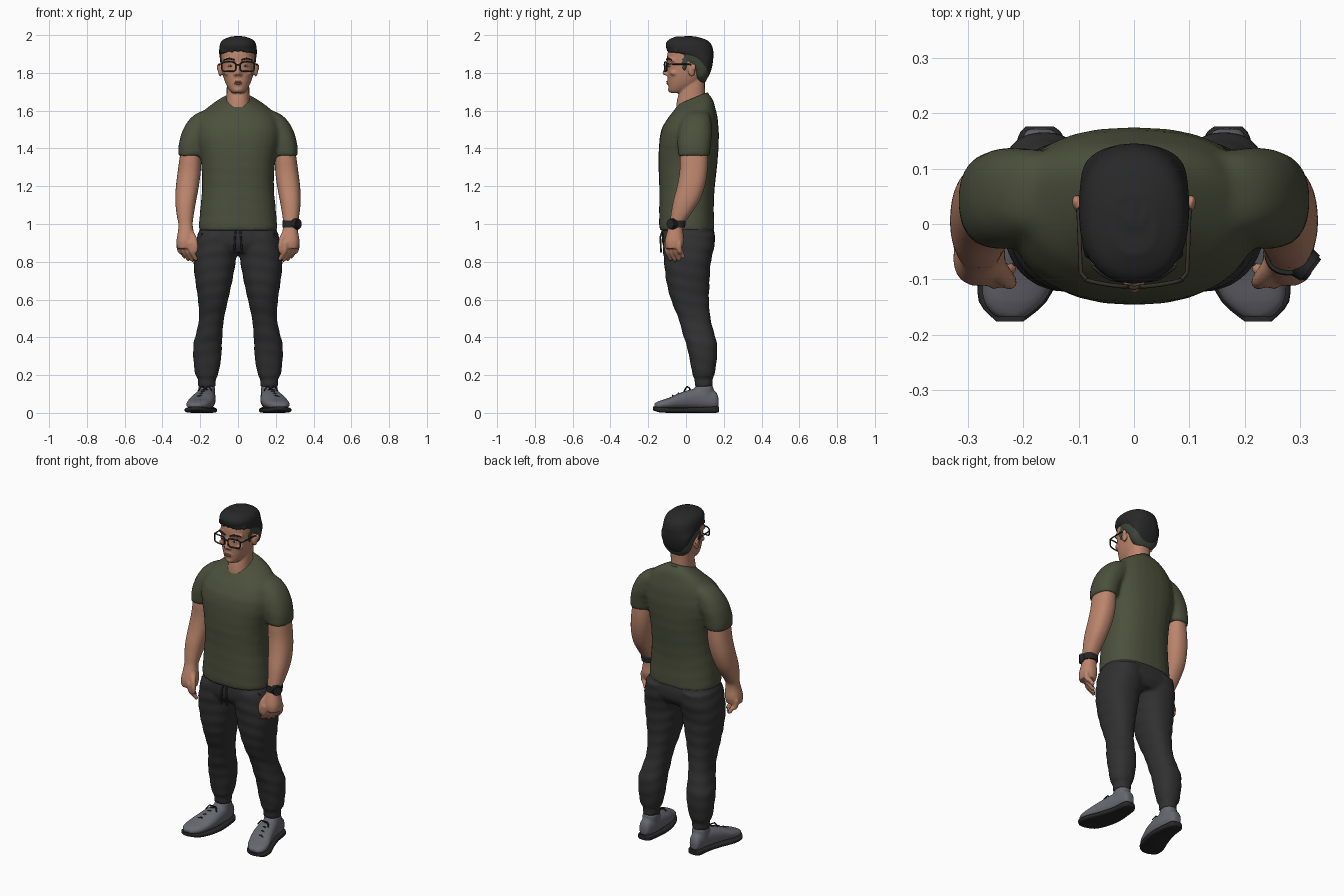
import bpy, bmesh, math, random
from mathutils import Vector, Matrix

random.seed(4)


def mat(name, r, g, b):
    m = bpy.data.materials.new(name)
    m.diffuse_color = (r, g, b, 1)
    return m


SKIN = mat("skin", 0.50, 0.235, 0.15)
LIPS = mat("lips", 0.40, 0.165, 0.115)
SHIRT = mat("olive_cloth", 0.072, 0.08, 0.045)
PANTS = mat("charcoal_cloth", 0.030, 0.030, 0.031)
HAIR = mat("black_hair", 0.021, 0.021, 0.022)
FADE = mat("short_hair", 0.05, 0.06, 0.043)
SHOE = mat("grey_knit", 0.135, 0.135, 0.16)
RUBBER = mat("dark_rubber", 0.02, 0.02, 0.021)
FRAME = mat("glasses_frame", 0.035, 0.028, 0.022)
WHITE = mat("eye_white", 0.55, 0.50, 0.46)


def spline(rows, sub):
    """Smooth in-between rows (Catmull-Rom)."""
    out = []
    for i in range(len(rows) - 1):
        a, b, c, d = (rows[max(i - 1, 0)], rows[i], rows[i + 1], rows[min(i + 2, len(rows) - 1)])
        for k in range(sub):
            t = k / sub
            out.append([0.5 * (2 * q + (r - p) * t + (2 * p - 5 * q + 4 * r - s) * t * t
                               + (3 * q - p - 3 * r + s) * t ** 3) for p, q, r, s in zip(a, b, c, d)])
    return out + [list(rows[-1])]


def skin(bm, rings):
    """Closed surface through rings of points."""
    rings = [[bm.verts.new(co) for co in ring] for ring in rings]
    n = len(rings[0])
    for r0, r1 in zip(rings, rings[1:]):
        for k in range(n):
            bm.faces.new((r0[k], r0[(k + 1) % n], r1[(k + 1) % n], r1[k]))
    bm.faces.new(rings[0])
    bm.faces.new(rings[-1])


def loft(bm, rows, s=1, axis='Z', p=2.3, seg=28, sub=3, fold=0.0):
    """Rows are (station, x0, x1, v0, v1); s mirrors in x; fold adds cloth creases."""
    rings = []
    for t, a0, a1, b0, b1 in spline(rows, sub):
        ring = []
        for k in range(seg):
            w = 2 * math.pi * k / seg
            c, n = math.cos(w), math.sin(w)
            f = 1 + fold * math.sin(t * 85 + 2.5 * math.sin(w + 0.6))
            u = (a0 + a1) / 2 + f * (a1 - a0) / 2 * math.copysign(abs(c) ** (2 / p), c)
            v = (b0 + b1) / 2 + f * (b1 - b0) / 2 * math.copysign(abs(n) ** (2 / p), n)
            ring.append((s * u, v, t) if axis == 'Z' else (s * u, t, v))
        rings.append(ring)
    skin(bm, rings)


def ball(bm, c, r, s=1):
    rows = []
    for k in range(9):
        a = math.radians(-86 + 21.5 * k)
        w = math.cos(a)
        rows.append((c[2] + r[2] * math.sin(a), c[0] - r[0] * w, c[0] + r[0] * w,
                     c[1] - r[1] * w, c[1] + r[1] * w))
    loft(bm, rows, s, p=2, seg=14, sub=1)


def chain(bm, pts, s=1, sub=3, seg=10):
    """Round-ended tube along (x, y, z, radius) points."""
    path = [(Vector((s * x, y, z)), r) for x, y, z, r in spline(pts, sub)]
    d = path[-1][0] - path[0][0]
    ref = Vector((0, 0, 1)) if abs(d.x) > .6 * d.length else Vector((1, 0, 0))
    first = (path[0][0] - path[1][0]).normalized()
    last = (path[-1][0] - path[-2][0]).normalized()
    path = ([(path[0][0] + first * path[0][1] * .75, path[0][1] * .6)] + path
            + [(path[-1][0] + last * path[-1][1] * .75, path[-1][1] * .6)])
    rings = []
    for i, (c, r) in enumerate(path):
        t = path[min(i + 1, len(path) - 1)][0] - path[max(i - 1, 0)][0]
        u = t.cross(ref).normalized()
        v = t.cross(u).normalized()
        rings.append([c + r * (math.cos(a) * u + math.sin(a) * v)
                      for a in [2 * math.pi * k / seg for k in range(seg)]])
    skin(bm, rings)


def finish(bm, name, material, voxel=0, smooth=4):
    bmesh.ops.recalc_face_normals(bm, faces=bm.faces)
    for f in bm.faces:
        f.smooth = True
    for e in bm.edges:
        e.smooth = e.calc_face_angle(0) < math.radians(45)
    me = bpy.data.meshes.new(name)
    bm.to_mesh(me)
    bm.free()
    me.materials.append(material)
    ob = bpy.data.objects.new(name, me)
    bpy.context.collection.objects.link(ob)
    if voxel:   # fuse the overlapping volumes into one skin
        m = ob.modifiers.new("fuse", 'REMESH')
        m.mode, m.voxel_size, m.use_smooth_shade = 'VOXEL', voxel, True
        m = ob.modifiers.new("relax", 'SMOOTH')
        m.factor, m.iterations = 0.5, smooth


def cord(name, pts, r, material, cyclic=False):
    cu = bpy.data.curves.new(name, 'CURVE')
    cu.dimensions, cu.bevel_depth, cu.bevel_resolution, cu.use_fill_caps = '3D', r, 2, True
    sp = cu.splines.new('POLY')
    sp.points.add(len(pts) - 1)
    for q, co in zip(sp.points, pts):
        q.co = (*co, 1)
    sp.use_cyclic_u = cyclic
    cu.materials.append(material)
    bpy.context.collection.objects.link(bpy.data.objects.new(name, cu))


# Shirt: torso with a neckline sloping to the front, plus sleeves
bm = bmesh.new()
loft(bm, [(0.965, -.207, .207, -.14, .15), (1.0, -.207, .207, -.142, .15), (1.1, -.198, .198, -.142, .147),
          (1.2, -.19, .19, -.142, .153), (1.33, -.197, .197, -.146, .167), (1.45, -.222, .222, -.14, .174),
          (1.53, -.215, .215, -.122, .17), (1.59, -.185, .185, -.095, .155),
          (1.63, -.13, .13, -.066, .138), (1.665, -.066, .066, -.04, .11)], p=2.4, sub=4, fold=0.004)
for v in bm.verts:
    v.co.z += 0.4 * (v.co.y - .03) * max(0, v.co.z - 1.5) / .16
for s in (1, -1):
    loft(bm, [(1.36, .186, .318, -.042, .125), (1.42, .175, .314, -.045, .132), (1.48, .14, .299, -.042, .138),
              (1.535, .11, .272, -.03, .135), (1.58, .09, .228, -.01, .125), (1.605, .09, .17, .02, .10)],
         s, fold=0.006)
finish(bm, "shirt", SHIRT, 0.011, 4)
cord("collar", [(.068 * math.cos(a), .035 + .078 * math.sin(a), 1.657 + .031 * math.sin(a))
                for a in [i * math.pi / 16 for i in range(32)]], 0.008, SHIRT, True)

# Trousers: hips and legs
bm = bmesh.new()
loft(bm, [(1.0, -.195, .195, -.12, .14), (.94, -.212, .212, -.128, .153),
          (.89, -.22, .22, -.124, .15), (.85, -.20, .20, -.10, .125)], p=2.5)
for s in (1, -1):
    loft(bm, [(.95, .0, .214, -.12, .152), (.87, .0, .23, -.122, .148), (.80, .012, .236, -.116, .132),
              (.70, .03, .226, -.105, .125), (.60, .052, .212, -.08, .122), (.50, .074, .207, -.04, .13),
              (.42, .082, .222, -.018, .15), (.36, .085, .237, .002, .165), (.28, .09, .236, .02, .163),
              (.20, .106, .226, .035, .15), (.185, .117, .213, .045, .142), (.14, .118, .212, .045, .142)],
         s, sub=5, fold=0.016)
finish(bm, "trousers", PANTS, 0.010, 3)
for s in (1, -1):
    cord("drawstring", [(s * .012, -.125, .965), (s * .016, -.136, .93), (s * .02, -.132, .85)], .005, PANTS)
    cord("pocket_seam", [(s * .19, -.075, .95), (s * .219, -.035, .88), (s * .231, -.01, .80)], .003, PANTS)

# Arms with hands
for s in (1, -1):
    bm = bmesh.new()
    loft(bm, [(1.45, .205, .295, -.02, .11), (1.36, .196, .308, -.032, .116), (1.28, .197, .319, -.034, .114),
              (1.20, .207, .329, -.047, .10), (1.12, .222, .332, -.068, .07), (1.05, .234, .325, -.08, .024),
              (1.0, .24, .316, -.087, -.01), (.96, .235, .318, -.10, -.015),
              (.91, .232, .326, -.112, -.01), (.87, .238, .322, -.108, -.02)], s)
    for i in range(4):      # fingers, index to little
        x, y, d = .252 + .02 * i, -.102 + .022 * i, (.005, 0, .004, .018)[i]
        chain(bm, [(x, y, .90, .016), (x - .004, y + .002, .86, .0145),
                   (x - .018, y + .012, .83 + d, .013), (x - .03, y + .022, .808 + d, .011)], s)
    chain(bm, [(.25, -.075, .95, .019), (.232, -.097, .915, .017),
               (.224, -.105, .88, .0135), (.225, -.103, .855, .011)], s)
    finish(bm, "right_arm" if s < 0 else "left_arm", SKIN, 0.0065, 2)

# Wristwatch on one arm: strap, case and bezel
bm = bmesh.new()
loft(bm, [(.982, .235, .321, -.093, -.005), (1.018, .235, .323, -.091, -.001)], sub=1)
out = Vector((.8, -.6, 0))
turn = out.to_track_quat('Z', 'Y').to_matrix().to_4x4()
for d, r, h in ((.042, .031, .022), (.055, .026, .008)):
    bmesh.ops.create_cone(bm, cap_ends=True, segments=28, radius1=r, radius2=r * .92, depth=h,
                          matrix=Matrix.Translation(Vector((.276, -.048, 1.0)) + out * d) @ turn)
finish(bm, "wristwatch", RUBBER)

# Head, neck, nose, brow, chin and ears
bm = bmesh.new()
loft(bm, [(1.694, -.03, .03, -.082, -.02), (1.71, -.046, .046, -.091, .02), (1.745, -.066, .066, -.095, .07),
          (1.79, -.08, .08, -.098, .105), (1.84, -.087, .087, -.099, .125), (1.90, -.089, .089, -.099, .13),
          (1.95, -.08, .08, -.08, .11), (1.98, -.045, .045, -.04, .07)])
loft(bm, [(1.57, -.08, .08, -.055, .12), (1.64, -.063, .063, -.05, .106),
          (1.70, -.06, .06, -.036, .10), (1.78, -.06, .06, -.01, .10)])
chain(bm, [(0, -.094, 1.852, .009), (0, -.104, 1.825, .010), (0, -.114, 1.798, .012)])
ball(bm, (0, -.078, 1.712), (.026, .018, .017))
ball(bm, (0, -.088, 1.75), (.028, .014, .018))
for s in (1, -1):
    ball(bm, (.013, -.102, 1.793), (.010, .011, .009), s)
    chain(bm, [(.012, -.092, 1.866, .010), (.04, -.086, 1.872, .011), (.07, -.068, 1.866, .010)], s)
    ball(bm, (.052, -.064, 1.80), (.025, .022, .016), s)
    ball(bm, (.094, .03, 1.815), (.012, .02, .034), s)
    ball(bm, (.104, .04, 1.83), (.008, .014, .02), s)
finish(bm, "head", SKIN, 0.0055, 2)

# Mouth, eyes and eyebrows
bm = bmesh.new()
ball(bm, (0, -.099, 1.753), (.022, .006, .004))
ball(bm, (0, -.098, 1.744), (.019, .006, .005))
finish(bm, "lips", LIPS)
for s in (1, -1):
    for name, m, y, r in (("eye", WHITE, -.088, (.015, .007, .006)), ("iris", RUBBER, -.094, (.006, .003, .006))):
        bm = bmesh.new()
        ball(bm, (.04, y, 1.836), r, s)
        finish(bm, name, m)
    bm = bmesh.new()
    chain(bm, [(.018, -.102, 1.868, .004), (.045, -.096, 1.876, .005), (.074, -.077, 1.869, .003)], s)
    finish(bm, "eyebrow", HAIR)

# Hair: short sides, then a swept top with locks running front to back
bm = bmesh.new()
loft(bm, [(1.75, -.045, .045, .055, .103), (1.78, -.078, .078, .045, .117), (1.82, -.09, .09, .028, .13),
          (1.86, -.0945, .0945, -.03, .137), (1.90, -.096, .096, -.06, .138), (1.93, -.09, .09, -.06, .13)], p=2.6)
for s in (1, -1):
    ball(bm, (.085, -.008, 1.85), (.007, .016, .04), s)
finish(bm, "hair_sides", FADE, 0.006, 2)
bm = bmesh.new()
loft(bm, [(1.765, -.05, .05, .065, .108), (1.79, -.07, .07, .06, .124), (1.83, -.086, .086, .05, .138),
          (1.87, -.095, .095, .02, .144), (1.895, -.099, .099, -.05, .145), (1.915, -.10, .10, -.095, .145),
          (1.95, -.096, .096, -.108, .135), (1.975, -.08, .08, -.092, .108), (1.992, -.04, .04, -.055, .055)])
for i in range(11):
    x0, drift = -.08 + .016 * i, random.uniform(-.012, .02)
    pts = []
    for k in range(7):
        a = math.radians(14 + 20 * k + random.uniform(-4, 4))
        x = max(-.085, min(.085, x0 + drift * math.sin(k * .9)))
        w = math.sqrt(1 - (x / .105) ** 2)
        pts.append((x, .018 - .114 * w * math.cos(a), 1.90 + .089 * w * math.sin(a), .0105 - .0007 * k))
    chain(bm, pts)
finish(bm, "hair_top", HAIR, 0.0055, 1)

# Glasses: rounded square rims, bridge and temples
for s in (1, -1):
    rim = []
    for k in range(28):
        c, n = math.cos(k * math.pi / 14), math.sin(k * math.pi / 14)
        x = .049 + .037 * math.copysign(abs(c) ** .5, c)
        rim.append((s * x, -.113 + 1.6 * x * x, 1.833 + .025 * math.copysign(abs(n) ** .5, n)))
    cord("glasses_rim", rim, .0038, FRAME, True)
    cord("glasses_temple", [(s * .086, -.10, 1.848), (s * .096, -.088, 1.847), (s * .1, .02, 1.846),
                            (s * .1, .05, 1.825)], .0038, FRAME)
cord("glasses_bridge", [(-.013, -.112, 1.84), (0, -.116, 1.844), (.013, -.112, 1.84)], .0038, FRAME)

# Ankles and trainers
for s in (1, -1):
    bm = bmesh.new()
    loft(bm, [(.07, .13, .202, .055, .135), (.17, .13, .202, .055, .135)], s, sub=2)
    finish(bm, "ankle", SKIN)
    bm = bmesh.new()
    loft(bm, [(.172, .148, .192, .035, .08), (.155, .134, .202, .022, .115), (.10, .122, .212, .02, .125),
              (.045, .118, .226, .02, .128), (-.03, .122, .25, .02, .107), (-.09, .138, .271, .02, .08),
              (-.14, .162, .272, .02, .064), (-.168, .195, .25, .026, .05)], s, 'Y', 2.5)
    loft(bm, [(.09, .122, .212, .045, .145), (.13, .122, .21, .045, .145), (.145, .124, .206, .055, .143)], s)
    finish(bm, "trainer", SHOE, 0.007, 3)
    bm = bmesh.new()
    loft(bm, [(.176, .145, .195, .005, .035), (.155, .126, .21, .0, .034), (.08, .115, .22, .0, .03),
              (0, .112, .245, .0, .028), (-.08, .13, .277, .0, .028), (-.14, .158, .28, .003, .03),
              (-.176, .2, .248, .014, .034)], s, 'Y', 4)
    finish(bm, "sole", RUBBER)
    for i in range(4):      # laces
        y, z, x = .02 - .03 * i, .124 - .0115 * i, .174 + .009 * i
        cord("lace", [(s * (x - .032), y + .012, z - .012), (s * x, y, z + .003),
                      (s * (x + .032), y - .005, z - .012)], .004, RUBBER)
    for d in (-1, 1):
        cord("lace_bow", [(s * .174, .02, .13), (s * (.174 + d * .02), .005, .14),
                          (s * (.174 + d * .036), -.008, .118)], .004, RUBBER)
